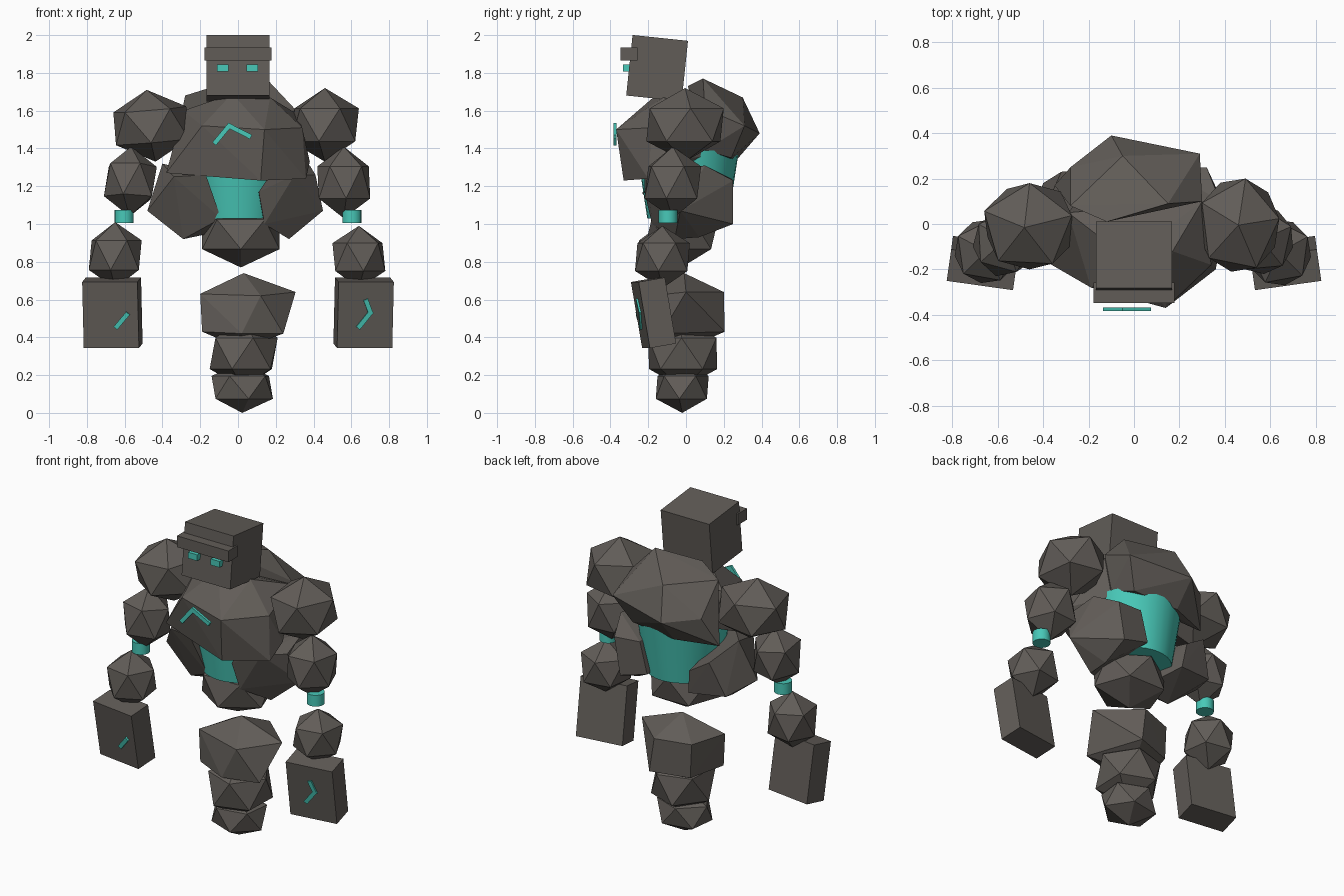
import bpy
import bmesh
from math import radians, hypot, atan2
from mathutils import Euler, Matrix, Vector

default = bpy.data.objects.get("Cube")
if default:
    bpy.data.objects.remove(default, do_unlink=True)


def make_material(name, rgb):
    mat = bpy.data.materials.new(name)
    mat.use_nodes = True
    mat.diffuse_color = (*rgb, 1)
    mat.node_tree.nodes["Principled BSDF"].inputs["Base Color"].default_value = (*rgb, 1)
    return mat


stone = make_material("dark stone", (0.12, 0.108, 0.097))
glow = make_material("teal glow", (0.065, 0.58, 0.48))


def finish(name, bm, mat):
    """Turn a bmesh into a scene object with one flat material."""
    bmesh.ops.recalc_face_normals(bm, faces=bm.faces)
    mesh = bpy.data.meshes.new(name)
    bm.to_mesh(mesh)
    bm.free()
    mesh.materials.append(mat)
    obj = bpy.data.objects.new(name, mesh)
    bpy.context.collection.objects.link(obj)
    return obj


def rock(name, x, y, z, spin=0, tilt=(0, 0)):
    """Faceted boulder turned first, then fitted to the given x, y and z spans."""
    bm = bmesh.new()
    bmesh.ops.create_icosphere(bm, subdivisions=1, radius=1)
    turn = Euler((radians(tilt[0]), radians(tilt[1]), radians(spin))).to_matrix()
    bmesh.ops.transform(bm, matrix=turn.to_4x4(), verts=bm.verts)
    for axis, (low, high) in enumerate((x, y, z)):
        values = [v.co[axis] for v in bm.verts]
        start, size = min(values), max(values) - min(values)
        for v in bm.verts:
            v.co[axis] = low + (v.co[axis] - start) / size * (high - low)
    return finish(name, bm, stone)


def slab(name, points):
    """Boulder wrapped around a few corner points."""
    bm = bmesh.new()
    for p in points:
        bm.verts.new(p)
    bmesh.ops.convex_hull(bm, input=bm.verts)
    loose = [v for v in bm.verts if not v.link_faces]
    bmesh.ops.delete(bm, geom=loose, context="VERTS")
    return finish(name, bm, stone)


def box(name, matrix, mat):
    bm = bmesh.new()
    bmesh.ops.create_cube(bm, size=1, matrix=matrix)
    return finish(name, bm, mat)


def place(centre, turn=(0, 0, 0), size=(1, 1, 1)):
    return Matrix.LocRotScale(Vector(centre), Euler(turn), Vector(size))


def drum(name, centre, bottom, top, height, sides):
    """Smooth-sided glowing cylinder."""
    bm = bmesh.new()
    bmesh.ops.create_cone(bm, cap_ends=True, segments=sides, radius1=bottom, radius2=top,
                          depth=height, matrix=Matrix.Translation(centre))
    obj = finish(name, bm, glow)
    bpy.ops.object.select_all(action="DESELECT")
    obj.select_set(True)
    bpy.context.view_layer.objects.active = obj
    bpy.ops.object.shade_smooth_by_angle(angle=radians(40))
    return obj


def rune(name, path, frame):
    """Glowing mark made of short bars in the x-z plane of the given frame."""
    for (ax, az), (bx, bz) in zip(path, path[1:]):
        bar = place(((ax + bx) / 2, 0, (az + bz) / 2), (0, -atan2(bz - az, bx - ax), 0),
                    (hypot(bx - ax, bz - az) + 0.02, 0.016, 0.025))
        box(name, frame @ bar, glow)


# Head, brow and eyes
box("head", place((0, -0.153, 1.825), (-0.105, 0, 0), (0.335, 0.295, 0.322)), stone)
box("brow", place((0, -0.303, 1.9), size=(0.355, 0.09, 0.07)), stone)
for side, ex in (("right", -0.08), ("left", 0.075)):
    box(side + "_eye", place((ex, -0.315, 1.826), size=(0.062, 0.037, 0.038)), glow)

# Torso
slab("chest", [(-0.19, -0.28, 1.52), (0.14, -0.37, 1.5), (0.34, -0.18, 1.51),
               (-0.29, 0.05, 1.6), (0.3, 0.1, 1.59), (-0.03, -0.15, 1.69),
               (0.17, -0.12, 1.67), (-0.38, -0.17, 1.27), (0.12, -0.33, 1.23),
               (0.36, -0.2, 1.24), (0.38, -0.1, 1.33), (0.25, 0.1, 1.36),
               (-0.25, 0.1, 1.38)])
slab("upper_back", [(0.15, 0.09, 1.77), (-0.12, 0.01, 1.73), (-0.05, 0.3, 1.67),
                    (-0.28, 0.08, 1.68), (0.29, 0.31, 1.52), (-0.1, 0.39, 1.48),
                    (0.3, 0.1, 1.61), (-0.28, 0.25, 1.5), (0.2, 0.24, 1.35),
                    (-0.35, 0.17, 1.32), (-0.1, 0.26, 1.33), (0.25, 0.1, 1.39)])
drum("glowing_core", (0.01, 0.01, 1.21), 0.215, 0.27, 0.36, 32)
slab("right_hip", [(-0.4, 0.05, 1.32), (-0.48, -0.02, 1.07), (-0.29, -0.05, 0.92),
                   (-0.09, -0.17, 1.03), (-0.1, -0.06, 0.96), (-0.17, -0.23, 1.26),
                   (-0.34, -0.18, 1.25), (-0.32, 0.23, 1.23), (-0.19, 0.24, 1.15),
                   (-0.17, 0.22, 1.0), (-0.4, 0.18, 1.02)])
slab("left_hip", [(0.11, -0.22, 1.17), (0.17, -0.22, 1.26), (0.3, -0.2, 1.26),
                  (0.41, -0.1, 1.26), (0.45, -0.03, 1.07), (0.27, -0.06, 0.92),
                  (0.14, -0.18, 1.0), (0.38, 0.1, 1.31), (0.15, 0.24, 1.24),
                  (0.1, 0.24, 1.05), (0.32, 0.25, 1.23), (0.28, 0.25, 1.0),
                  (0.27, 0.07, 0.93)])
rock("pelvis", (-0.19, 0.22), (-0.22, 0.17), (0.77, 1.12), 90)

# Floating lower body, from wide to narrow
slab("upper_base", [(0.03, -0.01, 0.74), (-0.2, -0.1, 0.63), (0.305, 0, 0.64),
                    (0.12, -0.19, 0.62), (0.08, 0.2, 0.64), (-0.13, 0.13, 0.63),
                    (0.24, -0.13, 0.42), (0.11, 0.205, 0.43), (-0.12, 0.13, 0.42),
                    (-0.19, -0.1, 0.43), (0.02, -0.19, 0.42), (0.02, 0, 0.34)])
rock("middle_base", (-0.15, 0.21), (-0.2, 0.165), (0.13, 0.5), 70)
rock("lower_base", (-0.14, 0.185), (-0.16, 0.12), (0, 0.27), 30)

# Arms
rock("right_shoulder", (-0.66, -0.26), (-0.2, 0.18), (1.33, 1.71), 15, (0, -6))
rock("left_shoulder", (0.28, 0.64), (-0.21, 0.2), (1.33, 1.72), 80)
rock("right_upper_arm", (-0.71, -0.43), (-0.23, 0.06), (1.04, 1.41), 75, (0, 6))
rock("left_upper_arm", (0.42, 0.7), (-0.22, 0.08), (1.03, 1.41), 95)
rock("right_forearm", (-0.79, -0.51), (-0.26, 0.02), (0.66, 1.01), 80)
rock("left_forearm", (0.5, 0.78), (-0.27, 0.02), (0.66, 0.99), 100)

# Elbow bands, hands and glowing marks
marks = {"right": [(0.032, -0.062), (0.088, 0.003)],
         "left": [(-0.033, -0.062), (0.026, 0.014), (0.002, 0.075)]}
for side, sign in (("right", -1), ("left", 1)):
    drum(side + "_elbow_band", (0.603 * sign, -0.095, 1.04), 0.051, 0.051, 0.07, 16)
    hand = place((0.665 * sign, -0.172, 0.53), (0.17, 0, 0.14 * sign))
    box(side + "_hand", hand @ place((0, 0, 0), size=(0.295, 0.142, 0.355)), stone)
    rune(side + "_hand_mark", marks[side], hand @ place((0, -0.073, 0)))
rune("chest_mark", [(-0.12, 1.432), (-0.047, 1.52), (0.06, 1.465)], place((0, -0.376, 0)))
